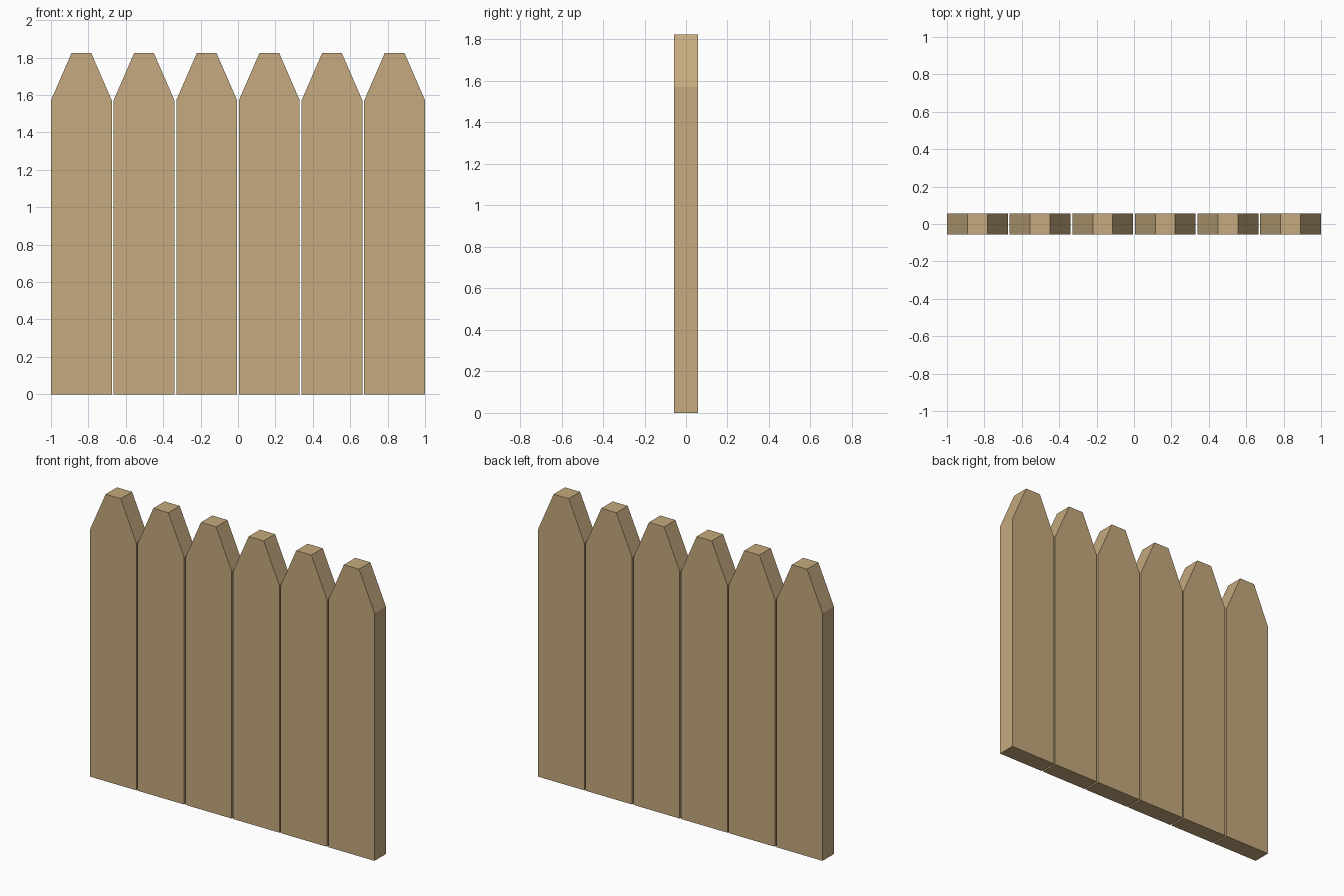
import bpy, bmesh

if "Cube" in bpy.data.objects:
    bpy.data.objects.remove(bpy.data.objects["Cube"])

COUNT, WIDTH, THICK = 6, 0.325, 0.114
SHOULDER, HEIGHT, TIP = 1.572, 1.824, 0.106
PITCH = (2 - WIDTH) / (COUNT - 1)

wood = bpy.data.materials.new("wood")
wood.diffuse_color = (0.56, 0.40, 0.21, 1)
wood.use_nodes = True
wood.node_tree.nodes["Principled BSDF"].inputs["Base Color"].default_value = wood.diffuse_color


def picket_mesh():
    # Pointed board profile with a clipped tip, extruded through its thickness
    w, t = WIDTH / 2, TIP / 2
    profile = [(-w, 0), (w, 0), (w, SHOULDER), (t, HEIGHT), (-t, HEIGHT), (-w, SHOULDER)]
    bm = bmesh.new()
    face = bm.faces.new([bm.verts.new((x, -THICK / 2, z)) for x, z in profile])
    ext = bmesh.ops.extrude_face_region(bm, geom=[face], use_keep_orig=True)
    moved = [g for g in ext["geom"] if isinstance(g, bmesh.types.BMVert)]
    bmesh.ops.translate(bm, verts=moved, vec=(0, THICK, 0))
    bmesh.ops.recalc_face_normals(bm, faces=bm.faces)
    mesh = bpy.data.meshes.new("picket")
    bm.to_mesh(mesh)
    bm.free()
    mesh.materials.append(wood)
    return mesh


# Row of identical pickets with narrow gaps
mesh = picket_mesh()
for i in range(COUNT):
    picket = bpy.data.objects.new(f"picket_{i + 1}", mesh)
    picket.location.x = (i - (COUNT - 1) / 2) * PITCH
    bpy.context.collection.objects.link(picket)
